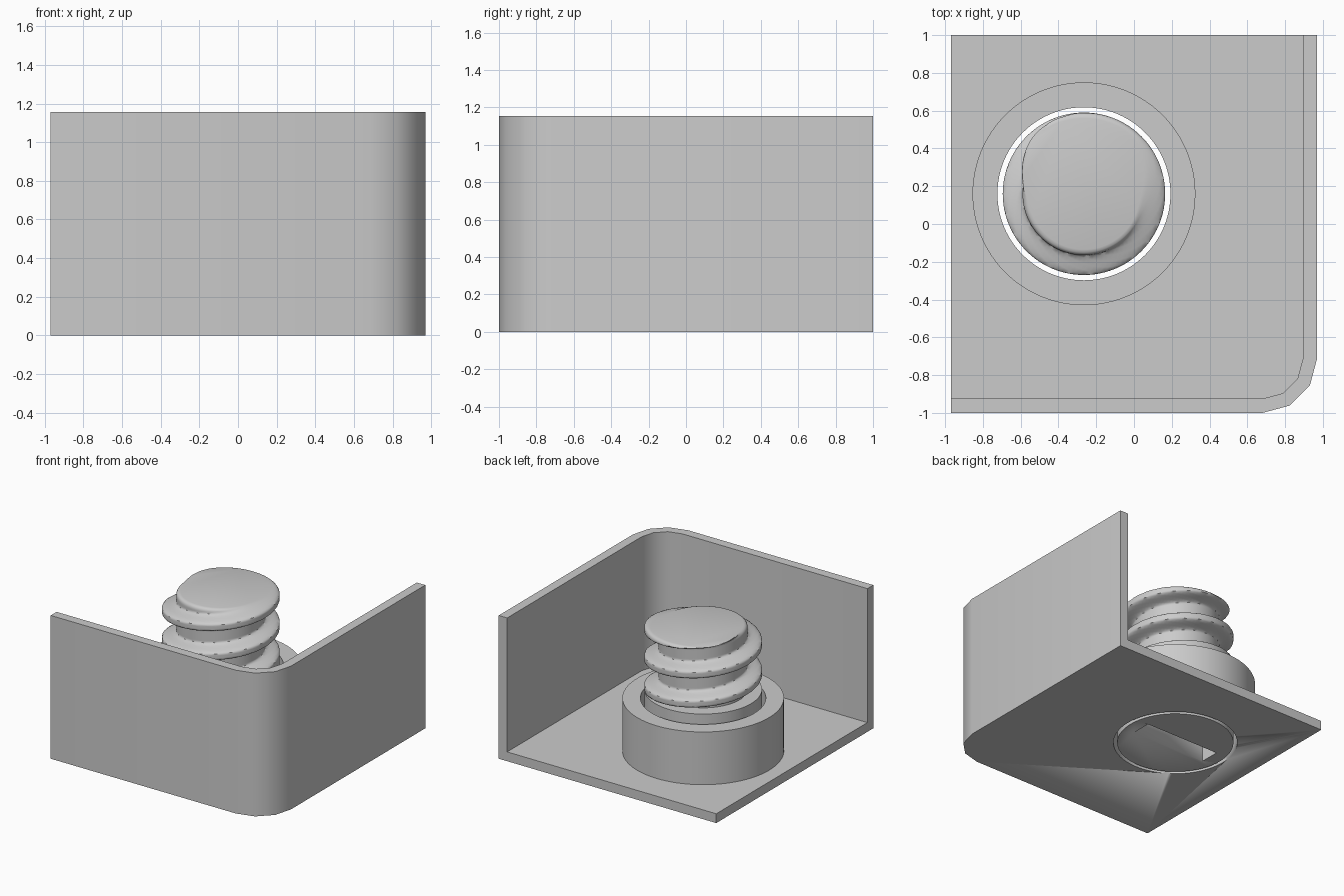
import bpy, bmesh, math

cube = bpy.data.objects.get("Cube")
if cube:
    bpy.data.objects.remove(cube, do_unlink=True)

X, Y, H, T = 0.97, 1.0, 1.155, 0.075    # half sizes, wall height, thickness
CX, CY = -0.265, 0.16                   # screw axis
BORE, SHAFT, CORE = 0.458, 0.43, 0.325
TOP, SHOULDER, PITCH = 1.10, 0.57, 0.235

grey = bpy.data.materials.new("plain_grey")
grey.use_nodes = True
grey.diffuse_color = (0.6, 0.6, 0.6, 1)
grey.node_tree.nodes["Principled BSDF"].inputs["Base Color"].default_value = (0.6, 0.6, 0.6, 1)


def finish(name, bm, angle=40):
    bmesh.ops.recalc_face_normals(bm, faces=bm.faces)
    mesh = bpy.data.meshes.new(name)
    bm.to_mesh(mesh)
    bm.free()
    mesh.materials.append(grey)
    obj = bpy.data.objects.new(name, mesh)
    bpy.context.collection.objects.link(obj)
    bpy.ops.object.select_all(action='DESELECT')
    obj.select_set(True)
    bpy.context.view_layer.objects.active = obj
    bpy.ops.object.shade_smooth_by_angle(angle=math.radians(angle))
    return obj


def prism(name, outline, z0, z1):
    bm = bmesh.new()
    face = bm.faces.new([bm.verts.new((x, y, z0)) for x, y in outline])
    up = bmesh.ops.extrude_face_region(bm, geom=[face])["geom"]
    bmesh.ops.translate(bm, vec=(0, 0, z1 - z0),
                        verts=[v for v in up if isinstance(v, bmesh.types.BMVert)])
    return finish(name, bm)


def lathe(name, rows, n=96, radius=lambda r, z, a: r, closed=False, angle=40):
    """Revolve (radius, height) rows round the screw axis."""
    bm = bmesh.new()
    rings = []
    for r, z in rows:
        ring = []
        for i in range(n):
            a = math.tau * i / n
            d = radius(r, z, a)
            ring.append(bm.verts.new((CX + d * math.cos(a), CY + d * math.sin(a), z)))
        rings.append(ring)
    pairs = list(zip(rings, rings[1:]))
    if closed:
        pairs.append((rings[-1], rings[0]))
    else:
        bm.faces.new(rings[0])
        bm.faces.new(rings[-1])
    for a, b in pairs:
        for i in range(n):
            j = (i + 1) % n
            bm.faces.new((a[i], a[j], b[j], b[i]))
    return finish(name, bm, angle)


def cut(obj, cutter):
    cutter.hide_render = True
    mod = obj.modifiers.new("cut", 'BOOLEAN')
    mod.operation, mod.solver, mod.object = 'DIFFERENCE', 'EXACT', cutter
    bpy.context.view_layer.objects.active = obj
    bpy.ops.object.modifier_apply(modifier=mod.name)
    bpy.data.objects.remove(cutter, do_unlink=True)


def corner(radius):
    """Three-segment rounded corner joining the front and side walls."""
    arc = [math.radians(-90 + 30 * i) for i in range(4)]
    return [(X - 0.29 + radius * math.cos(a), -Y + 0.29 + radius * math.sin(a)) for a in arc]


# Floor plate with a round hole
outer = [(-X, -Y)] + corner(0.29) + [(X, Y)]
floor = prism("floor", outer + [(-X, Y)], 0, T)
cut(floor, lathe("hole_cutter", [(BORE, -0.2), (BORE, 0.3)]))

# Front and side walls in one bent strip
inner = [(-X, -Y + T)] + corner(0.29 - T) + [(X - T, Y)]
prism("walls", outer + inner[::-1], T, H)

# Collar around the screw
lathe("collar", [(0.59, T), (0.59, 0.5), (BORE, 0.5), (BORE, T)], closed=True)


# Screw: plain shank, then a right-handed rounded thread with a flat top
def thread(r, z, a):
    if r:
        return r
    turn = (a / math.tau - 0.255 - (z - TOP) / PITCH + 0.5) % 1 - 0.5
    s = min(max((abs(turn) - 0.09) / 0.2, 0), 1)
    d = SHAFT - (SHAFT - CORE) * s * s * (3 - 2 * s)
    edge = max(z - TOP + 0.03, 0)
    return d - 0.03 + math.sqrt(max(0.03 ** 2 - edge ** 2, 0))


steps = 48
heights = [SHOULDER + (TOP - 0.03 - SHOULDER) * i / steps for i in range(steps + 1)]
heights += [TOP - 0.03 + 0.03 * math.sin(math.radians(q)) for q in (20, 40, 60, 90)]
screw = lathe("screw", [(SHAFT, 0), (SHAFT, SHOULDER)] + [(0, z + 0.001) if z == SHOULDER else (0, z) for z in heights],
              radius=thread, angle=50)

# Driver slot in the underside of the screw
sx, sy = 0.33, 0.08
cut(screw, prism("slot_cutter", [(CX - sx, CY - sy), (CX + sx, CY - sy),
                                 (CX + sx, CY + sy), (CX - sx, CY + sy)], -0.1, 0.2))
